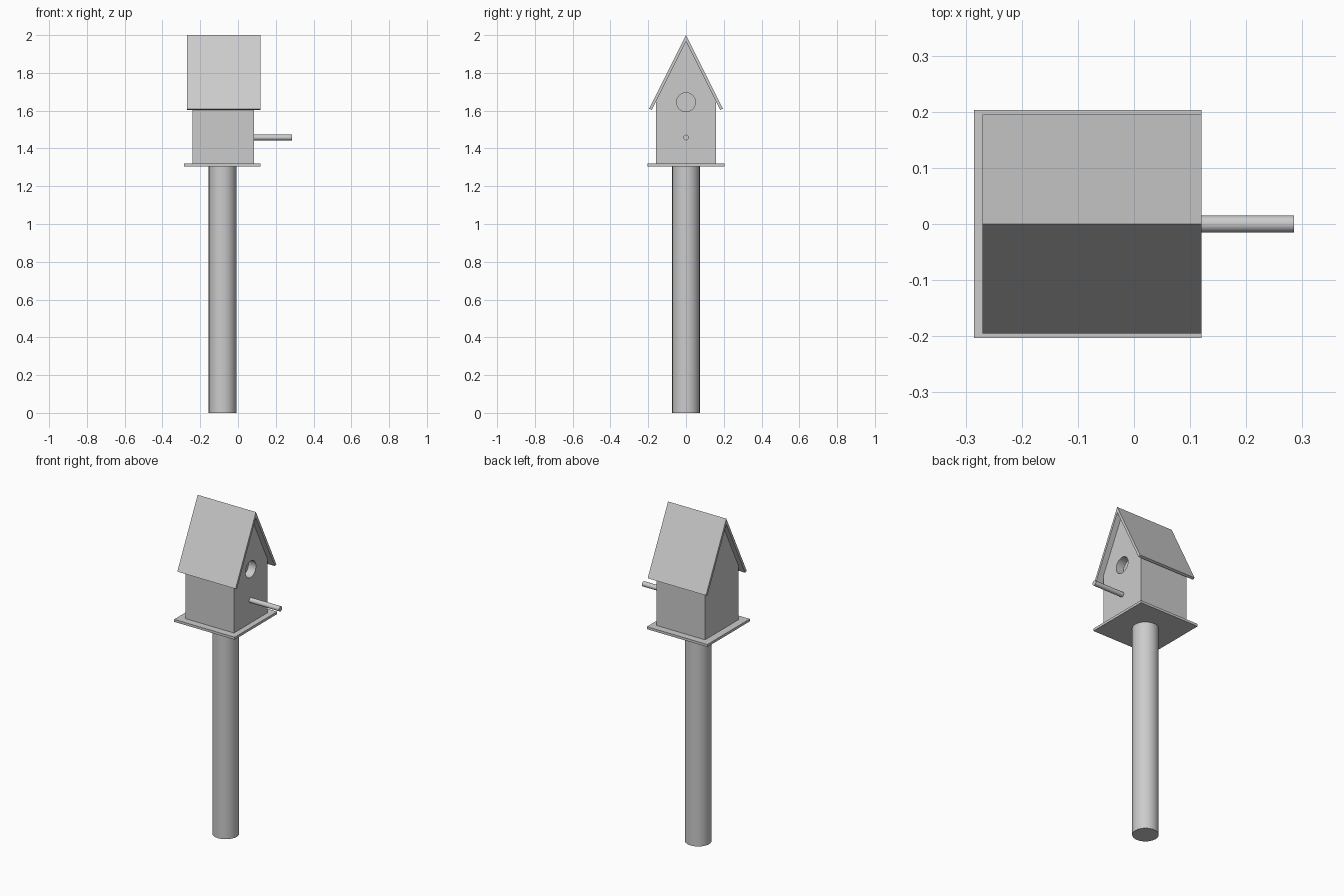
import bpy, bmesh, math
from mathutils import Matrix, Vector

cube = bpy.data.objects.get("Cube")
if cube:
    bpy.data.objects.remove(cube, do_unlink=True)

mat = bpy.data.materials.new("light_grey")
mat.use_nodes = True
mat.diffuse_color = (0.6, 0.6, 0.6, 1)
mat.node_tree.nodes["Principled BSDF"].inputs["Base Color"].default_value = (0.6, 0.6, 0.6, 1)

CX = -0.082  # post and house axis


def add_object(name, bm):
    bmesh.ops.recalc_face_normals(bm, faces=bm.faces)
    mesh = bpy.data.meshes.new(name)
    bm.to_mesh(mesh)
    bm.free()
    mesh.materials.append(mat)
    obj = bpy.data.objects.new(name, mesh)
    bpy.context.collection.objects.link(obj)
    return obj


def prism(name, profile, x0, x1):
    """Extrude a (y, z) outline along x."""
    bm = bmesh.new()
    face = bm.faces.new([bm.verts.new((x0, y, z)) for y, z in profile])
    ext = bmesh.ops.extrude_face_region(bm, geom=[face])
    verts = [g for g in ext["geom"] if isinstance(g, bmesh.types.BMVert)]
    bmesh.ops.translate(bm, verts=verts, vec=(x1 - x0, 0, 0))
    return add_object(name, bm)


def cylinder(name, radius, start, end, sides=32):
    start, end = Vector(start), Vector(end)
    axis = end - start
    matrix = Matrix.Translation((start + end) / 2) @ axis.to_track_quat("Z", "Y").to_matrix().to_4x4()
    bm = bmesh.new()
    bmesh.ops.create_cone(bm, cap_ends=True, segments=sides, radius1=radius,
                          radius2=radius, depth=axis.length, matrix=matrix)
    obj = add_object(name, bm)
    bpy.ops.object.select_all(action="DESELECT")
    obj.select_set(True)
    bpy.context.view_layer.objects.active = obj
    bpy.ops.object.shade_smooth_by_angle(angle=math.radians(40))
    return obj


# Post and platform
cylinder("post", 0.073, (CX, 0, 0), (CX, 0, 1.305))
prism("platform", [(-0.203, 1.305), (0.203, 1.305), (0.203, 1.32), (-0.203, 1.32)], -0.285, 0.12)

# Gabled house with a recessed round entrance
house = prism("house", [(-0.16, 1.32), (0.16, 1.32), (0.16, 1.646), (0, 1.966), (-0.16, 1.646)],
              -0.24, 0.085)
cutter = cylinder("entrance_cutter", 0.05, (0.035, 0, 1.645), (0.15, 0, 1.645))
cutter.hide_render = True
cutter.hide_set(True)
cut = house.modifiers.new("entrance", "BOOLEAN")
cut.operation = "DIFFERENCE"
cut.solver = "EXACT"
cut.object = cutter

# Roof slabs meeting at the ridge
for side, name in ((-1, "roof_front"), (1, "roof_back")):
    outline = [(0, 2.0), (0.195, 1.61), (0.181, 1.604), (0, 1.966)]
    prism(name, [(side * y, z) for y, z in outline], -0.27, 0.12)

# Perch below the entrance
cylinder("perch", 0.015, (0.08, 0, 1.458), (0.285, 0, 1.458))
